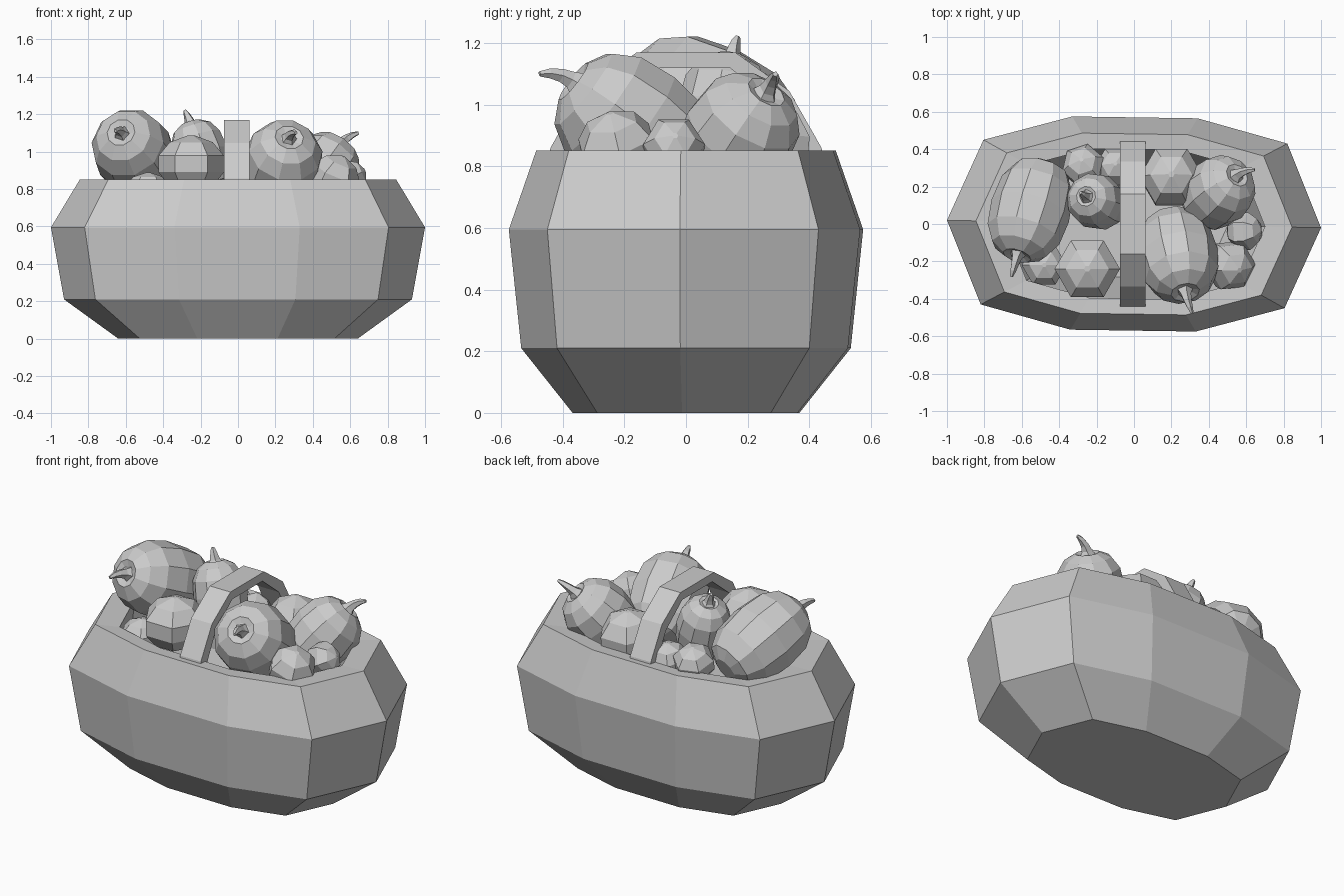
import bpy, bmesh, math
from mathutils import Vector

if "Cube" in bpy.data.objects:
    bpy.data.objects.remove(bpy.data.objects["Cube"])

mat = bpy.data.materials.new("plain grey")
mat.use_nodes = True
GREY = (0.6, 0.6, 0.6, 1)
mat.diffuse_color = GREY
mat.node_tree.nodes["Principled BSDF"].inputs["Base Color"].default_value = GREY


def loft(name, rings, loop=False):
    """Skin a list of point rings; cap the ends unless the rings loop."""
    bm = bmesh.new()
    rows = [[bm.verts.new(p) for p in ring] for ring in rings]
    n = len(rows[0])
    pairs = list(zip(rows, rows[1:])) + ([(rows[-1], rows[0])] if loop else [])
    for a, b in pairs:
        for i in range(n):
            j = (i + 1) % n
            bm.faces.new((a[i], a[j], b[j], b[i]))
    if not loop:
        bm.faces.new(rows[0][::-1])
        bm.faces.new(rows[-1])
    bmesh.ops.recalc_face_normals(bm, faces=bm.faces)
    mesh = bpy.data.meshes.new(name)
    bm.to_mesh(mesh)
    bm.free()
    mesh.materials.append(mat)
    obj = bpy.data.objects.new(name, mesh)
    bpy.context.collection.objects.link(obj)
    return obj


def ring(centre, axis, radius, sides, roll=0.0):
    """Regular polygon around an axis."""
    q = Vector(axis).to_track_quat("Z", "Y")
    return [Vector(centre) + q @ Vector((radius * math.cos(a), radius * math.sin(a), 0))
            for a in (roll + math.tau * i / sides for i in range(sides))]


# Basket: half of the ten-sided outline, repeated by a half turn
half = [(1, -0.02), (0.82, 0.43), (0.34, 0.565), (-0.33, 0.575), (-0.805, 0.45)]
outline = half + [(-x, -y) for x, y in half]
levels = [(0.64, 0), (0.93, 0.21), (1, 0.595), (0.845, 0.852), (0.70, 0.845), (0.72, 0.5), (0.5, 0.1)]
loft("basket", [[(x * s, y * s, z) for x, y in outline] for s, z in levels])

# Handle: faceted arch spanning front to back
arch = [(0.45, 0.8), (0.44, 0.86), (0.335, 1.045), (0.16, 1.17)]
arch += [(-y, z) for y, z in reversed(arch)]
inner = [(y * 0.89, z - 0.05) for y, z in arch]
loft("handle", [[(-0.075, *o), (0.062, *o), (0.062, *i), (-0.075, *i)]
                for o, i in zip(arch, inner)])

# Gourd profiles: position along the axis, radius
BARREL = [(-1, 0.35), (-0.88, 0.68), (-0.55, 0.92), (0, 1), (0.5, 0.93), (0.82, 0.7), (0.98, 0.36), (0.93, 0.2)]
ROUND = [(-1, 0.08), (-0.72, 0.66), (-0.25, 1), (0.3, 1), (0.75, 0.66), (0.98, 0.1)]


def gourd(name, centre, axis, length, radius, sides, profile, roll=0.0):
    c, a = Vector(centre), Vector(axis).normalized()
    loft(name, [ring(c + a * t * length, a, r * radius, sides, roll) for t, r in profile])
    return c + a * length * 0.92, a


def stem(name, base, axis, tip):
    """Tapered five-sided stem bending from the axis to the tip."""
    tip = Vector(tip)
    mid = base + axis * (tip - base).length * 0.55
    rings = []
    for t, r in ((0, 0.045), (0.18, 0.03), (0.45, 0.023), (0.75, 0.017), (1, 0.009)):
        p = base * (1 - t) ** 2 + mid * 2 * t * (1 - t) + tip * t * t
        d = (mid - base) * (1 - t) + (tip - mid) * t
        rings.append(ring(p, d, r, 5))
    loft(name, rings)


# Large pumpkins with curved stems
big = [
    ("left", (-0.555, 0.07, 0.99), (-0.25, -0.85, 0.4), 0.28, 0.215, (-0.655, -0.28, 1.11)),
    ("front", (0.235, -0.17, 0.925), (0.15, -0.75, 0.58), 0.255, 0.215, (0.31, -0.475, 1.1)),
    ("right", (0.45, 0.17, 0.9), (0.5, 0.45, 0.7), 0.2, 0.185, (0.645, 0.29, 1.1)),
    ("middle", (-0.2, 0.12, 0.98), (-0.3, 0.15, 0.93), 0.19, 0.15, (-0.285, 0.168, 1.22)),
]
for side, centre, axis, length, radius, tip in big:
    base, a = gourd(side + "_pumpkin", centre, axis, length, radius, 10, BARREL)
    stem(side + "_stem", base, a, tip)

# Small six-sided squashes filling the gaps
small = [
    ("front_squash", (-0.25, -0.24, 0.93), (0, 0, 1), 0.16, 0.175),
    ("back_squash", (0.2, 0.25, 0.86), (0, 0.1, 1), 0.17, 0.17),
    ("right_front_squash", (0.51, -0.22, 0.85), (0.4, -0.2, 0.9), 0.14, 0.135),
    ("right_small_squash", (0.59, -0.04, 0.86), (0.9, 0.05, 0.4), 0.1, 0.1),
    ("back_small_squash", (-0.27, 0.31, 0.86), (-0.1, 0.3, 0.9), 0.11, 0.115),
    ("back_middle_squash", (-0.1, 0.3, 0.82), (0, 0.2, 1), 0.12, 0.11),
    ("left_front_squash", (-0.48, -0.22, 0.79), (0, 0, 1), 0.1, 0.12),
]
for name, centre, axis, length, radius in small:
    gourd(name, centre, axis, length, radius, 6, ROUND)
